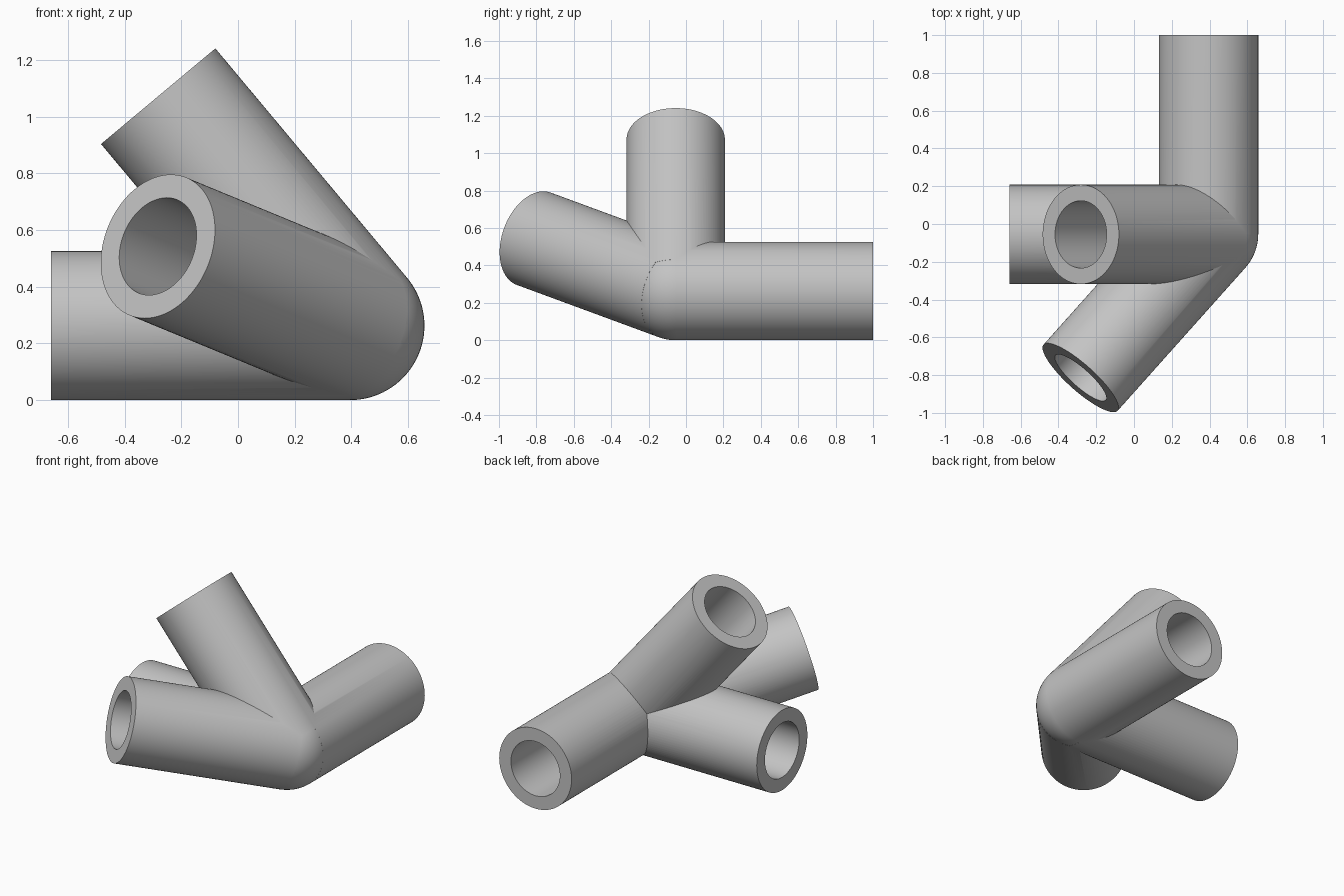
import bpy
from mathutils import Vector

cube = bpy.data.objects.get("Cube")
if cube:
    bpy.data.objects.remove(cube, do_unlink=True)

HUB = Vector((0.395, -0.055, 0.263))
RADIUS, BORE, LENGTH, FLOOR = 0.263, 0.178, 1.055, 0.4
ARMS = {
    "back": Vector((0, 1, 0)),
    "side": Vector((-1, 0, 0)),
    "upper": Vector((-0.678, 0, 0.811)),
    "front": Vector((-0.679, -0.76, 0.28)),
}

grey = bpy.data.materials.new("plain grey")
grey.use_nodes = True
grey.diffuse_color = (0.55, 0.55, 0.55, 1)
grey.node_tree.nodes["Principled BSDF"].inputs["Base Color"].default_value = (0.55, 0.55, 0.55, 1)


def rod(name, direction, radius, start, end):
    """Solid cylinder along a ray from the hub centre."""
    d = direction.normalized()
    bpy.ops.mesh.primitive_cylinder_add(
        vertices=96, radius=radius, depth=end - start,
        location=HUB + d * (start + end) / 2,
        rotation=d.to_track_quat("Z", "Y").to_euler())
    ob = bpy.context.object
    ob.name = name
    ob.data.materials.append(grey)
    return ob


def combine(target, tool, operation):
    """Apply a boolean and discard the tool object."""
    mod = target.modifiers.new(operation.lower(), "BOOLEAN")
    mod.operation, mod.solver, mod.object = operation, "MANIFOLD", tool
    bpy.context.view_layer.objects.active = target
    bpy.ops.object.modifier_apply(modifier=mod.name)
    bpy.data.objects.remove(tool, do_unlink=True)


# Rounded hub
bpy.ops.mesh.primitive_uv_sphere_add(segments=96, ring_count=48, radius=RADIUS - 0.0005, location=HUB)
connector = bpy.context.object
connector.name = "four_way_tube_connector"
connector.data.materials.append(grey)

# Four arms joined into the hub
for name, direction in ARMS.items():
    combine(connector, rod(name + "_arm", direction, RADIUS, 0, LENGTH), "UNION")

# Blind sockets in the arm ends
for name, direction in ARMS.items():
    combine(connector, rod(name + "_socket", direction, BORE, FLOOR, LENGTH + 0.1), "DIFFERENCE")

# Smooth round walls with crisp rims and joints
bpy.ops.object.select_all(action="DESELECT")
connector.select_set(True)
bpy.context.view_layer.objects.active = connector
bpy.ops.object.shade_smooth_by_angle(angle=0.4)
